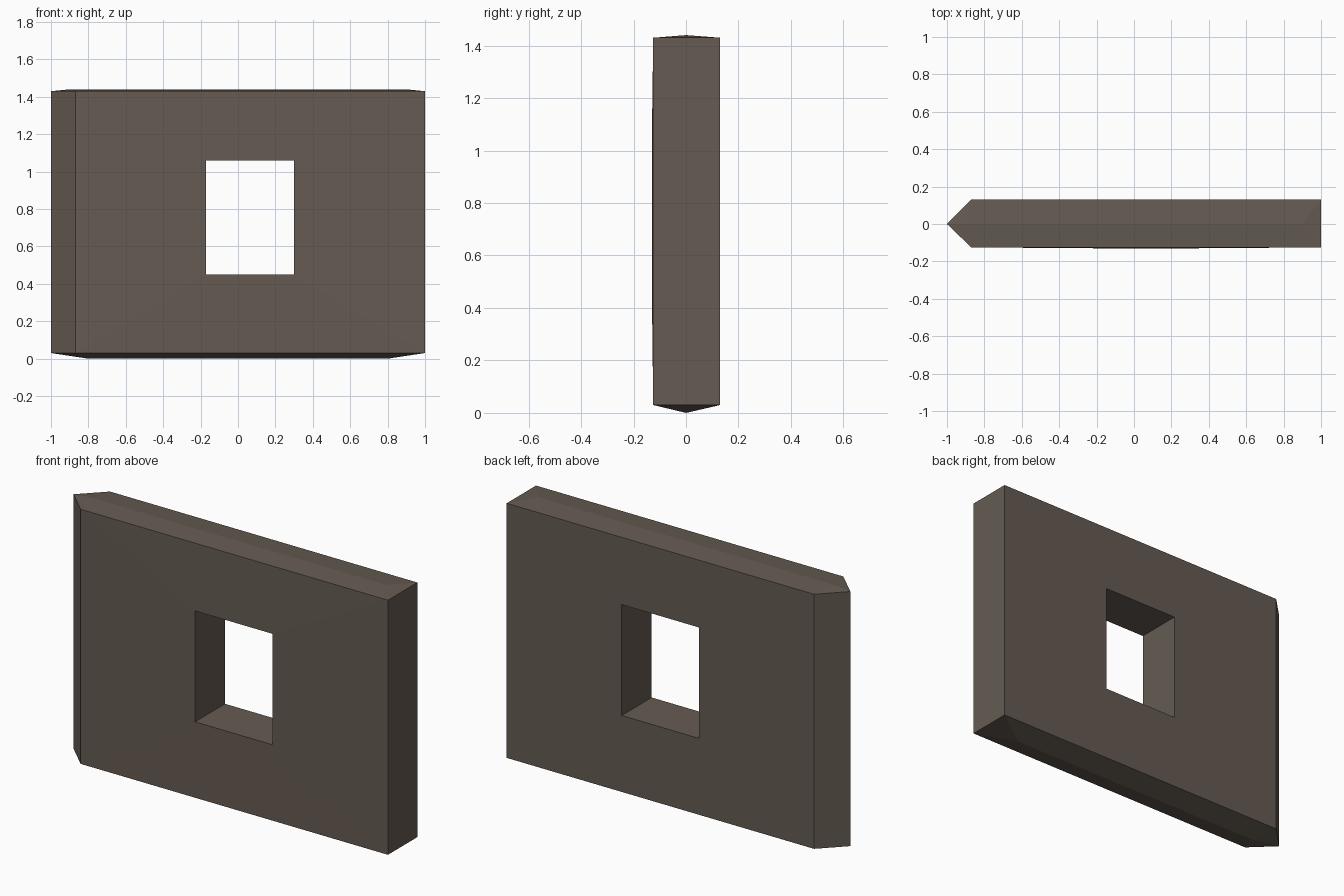
import bpy
import bmesh

if "Cube" in bpy.data.objects:
    bpy.data.objects.remove(bpy.data.objects["Cube"])

FRONT, BACK = -0.125, 0.13
Z0, Z1 = 0.03, 1.43

# one flat brown for the whole wall
brown = bpy.data.materials.new("dark brown plaster")
brown.diffuse_color = (0.13, 0.105, 0.084, 1)
brown.use_nodes = True
brown.node_tree.nodes["Principled BSDF"].inputs["Base Color"].default_value = brown.diffuse_color

bm = bmesh.new()


def face(*verts):
    return bm.faces.new(verts)


# plan outline: pointed left end, square right end
plan = [(-1, 0), (-0.87, FRONT), (1, FRONT), (1, BACK), (-0.87, BACK)]
low = [bm.verts.new((x, y, Z0)) for x, y in plan]
high = [bm.verts.new((x, y, Z1)) for x, y in plan]

# end faces: two mitred on the left, one flat on the right
for i, j in ((0, 1), (2, 3), (4, 0)):
    face(low[i], low[j], high[j], high[i])

# shallow hipped caps on the top and the underside
for ring, ridge_x, ridge_z in ((high, 0.9, 1.44), (low, 0.8, 0.0)):
    a = bm.verts.new((-ridge_x, 0, ridge_z))
    b = bm.verts.new((ridge_x, 0, ridge_z))
    face(ring[1], ring[2], b, a)
    face(ring[2], ring[3], b)
    face(ring[3], ring[4], a, b)
    face(ring[4], ring[0], a)
    face(ring[0], ring[1], a)

# front and back sides framed around the window opening
opening = [(-0.17, 0.45), (0.30, 0.45), (0.30, 1.06), (-0.17, 1.06)]
hole_front = [bm.verts.new((x, -0.13, z)) for x, z in opening]
hole_back = [bm.verts.new((x, BACK, z)) for x, z in opening]
outer_front = [low[1], low[2], high[2], high[1]]
outer_back = [low[4], low[3], high[3], high[4]]
for i in range(4):
    j = (i + 1) % 4
    face(outer_front[i], outer_front[j], hole_front[j], hole_front[i])
    face(outer_back[i], outer_back[j], hole_back[j], hole_back[i])
    face(hole_front[i], hole_front[j], hole_back[j], hole_back[i])

bmesh.ops.recalc_face_normals(bm, faces=bm.faces)
mesh = bpy.data.meshes.new("wall_with_window")
bm.to_mesh(mesh)
bm.free()
mesh.materials.append(brown)
wall = bpy.data.objects.new("wall_with_window", mesh)
bpy.context.collection.objects.link(wall)
